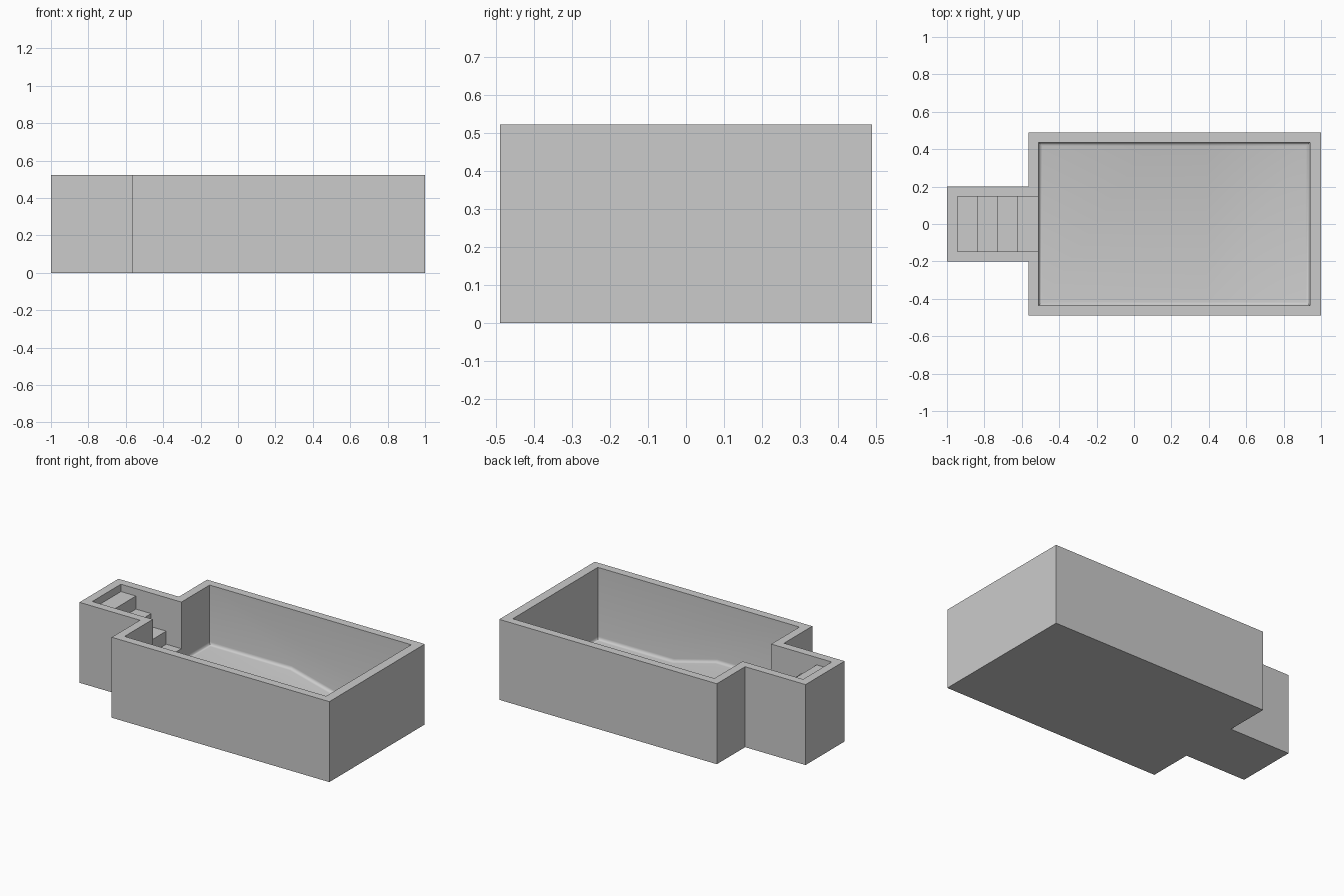
import bpy, bmesh, math
from mathutils import Vector

cube = bpy.data.objects.get("Cube")
if cube:
    bpy.data.objects.remove(cube, do_unlink=True)

concrete = bpy.data.materials.new("grey_concrete")
concrete.use_nodes = True
GREY = (0.6, 0.6, 0.6, 1)
concrete.diffuse_color = GREY
concrete.node_tree.nodes["Principled BSDF"].inputs["Base Color"].default_value = GREY

HEIGHT, ABOVE = 0.523, 0.7
SHALLOW, DEEP = 0.135, 0.055


def prism(name, points, extrude, fillet=0):
    """Extrude a closed outline; optionally round where walls meet the floor."""
    bm = bmesh.new()
    face = bm.faces.new([bm.verts.new(p) for p in points])
    grown = bmesh.ops.extrude_face_region(bm, geom=[face], use_keep_orig=True)
    bmesh.ops.translate(bm, vec=Vector(extrude),
                        verts=[g for g in grown["geom"] if isinstance(g, bmesh.types.BMVert)])
    bmesh.ops.recalc_face_normals(bm, faces=bm.faces)
    if fillet:
        rim = [e for e in bm.edges
               if sum(f.normal.z < -0.5 for f in e.link_faces) == 1]
        bmesh.ops.bevel(bm, geom=rim, offset=fillet, segments=4,
                        profile=0.5, affect='EDGES')
    mesh = bpy.data.meshes.new(name)
    bm.to_mesh(mesh)
    bm.free()
    mesh.materials.append(concrete)
    obj = bpy.data.objects.new(name, mesh)
    bpy.context.collection.objects.link(obj)
    return obj


# Outer shell: wide basin with a narrow entry bay
half = [(-1, 0.2), (-0.565, 0.2), (-0.565, 0.49), (1, 0.49)]
outline = half + [(x, -y) for x, y in reversed(half)]
shell = prism("pool_shell", [(x, y, 0) for x, y in outline], (0, 0, HEIGHT))

# Basin hollow: shallow end, slope, deep end
floor = [(-0.51, ABOVE), (-0.51, SHALLOW), (0.08, SHALLOW),
         (0.39, DEEP), (0.94, DEEP), (0.94, ABOVE)]
basin = prism("basin_cutter", [(x, -0.437, z) for x, z in floor],
              (0, 0.874, 0), fillet=0.02)

# Entry hollow: four descending steps
steps = [(-0.945, ABOVE)]
for i in range(4):
    z = 0.475 - 0.085 * i
    steps += [(steps[-1][0], z), (-0.837 + 0.109 * i, z)]
steps[-1] = (-0.4, steps[-1][1])
steps.append((-0.4, ABOVE))
stairs = prism("stair_cutter", [(x, -0.147, z) for x, z in steps], (0, 0.294, 0))

# Carve both hollows
bpy.context.view_layer.objects.active = shell
for cutter in (basin, stairs):
    cutter.hide_render = True
    mod = shell.modifiers.new(cutter.name, 'BOOLEAN')
    mod.operation, mod.solver, mod.object = 'DIFFERENCE', 'EXACT', cutter
    bpy.ops.object.modifier_apply(modifier=mod.name)
    bpy.data.objects.remove(cutter, do_unlink=True)

# Soft floor fillets, crisp walls and steps
bpy.ops.object.select_all(action='DESELECT')
shell.select_set(True)
bpy.ops.object.shade_smooth_by_angle(angle=math.radians(30))
